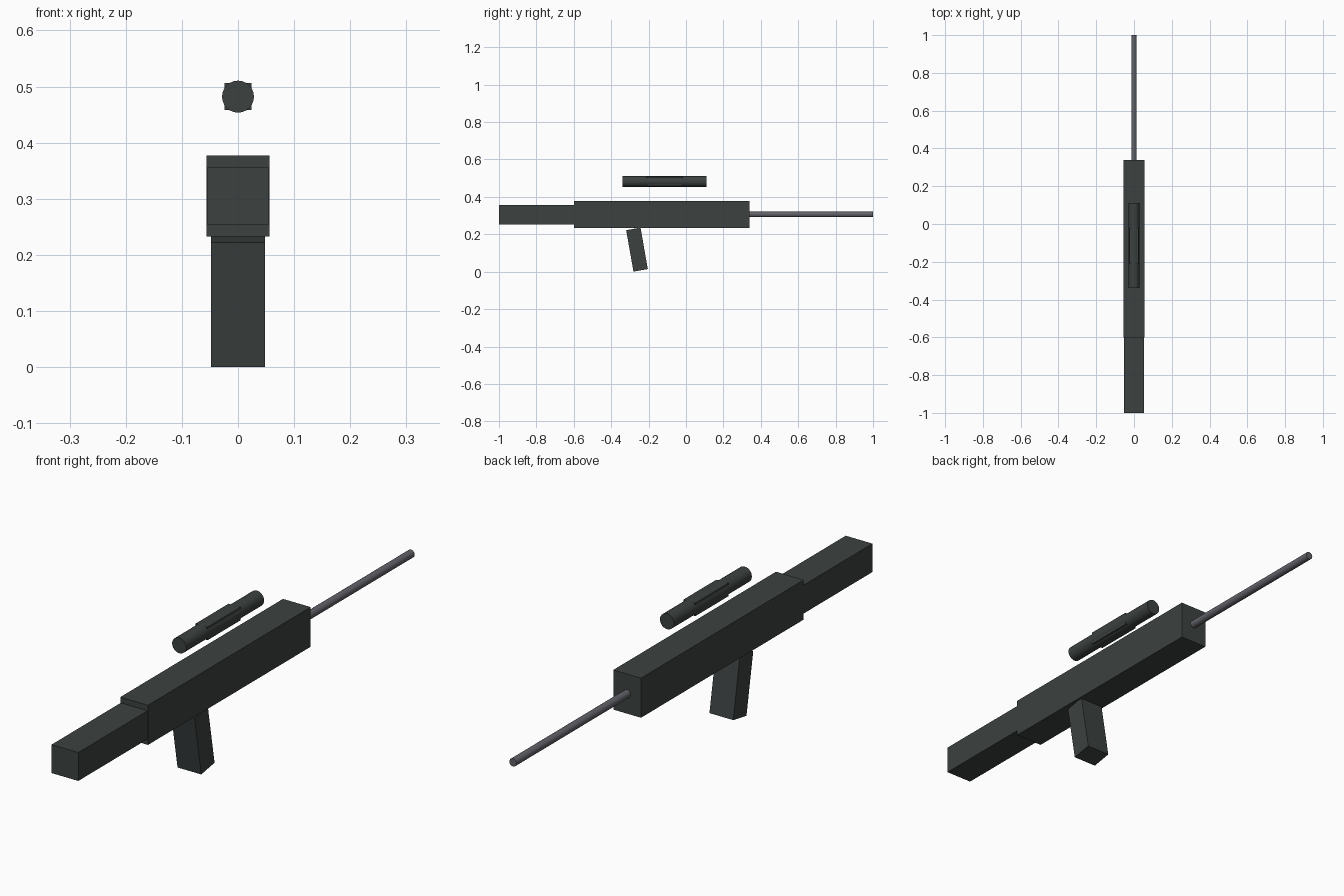
import bpy
import math

cube = bpy.data.objects.get("Cube")
if cube:
    bpy.data.objects.remove(cube, do_unlink=True)


def make_material(name, rgb):
    mat = bpy.data.materials.new(name)
    mat.use_nodes = True
    color = (*rgb, 1.0)
    mat.diffuse_color = color
    mat.node_tree.nodes["Principled BSDF"].inputs["Base Color"].default_value = color
    return mat


charcoal = make_material("charcoal", (0.045, 0.054, 0.052))
steel = make_material("steel grey", (0.12, 0.122, 0.14))


def finish(name, mat):
    obj = bpy.context.object
    obj.name = name
    obj.data.materials.append(mat)
    return obj


def box(name, center, size, mat, tilt=0.0):
    bpy.ops.mesh.primitive_cube_add(size=1, location=center)
    obj = finish(name, mat)
    obj.scale = size
    bpy.ops.object.transform_apply(location=False, rotation=False, scale=True)
    obj.rotation_euler.x = math.radians(tilt)
    return obj


def tube(name, y0, y1, z, radius, mat):
    """Solid cylinder running along y."""
    bpy.ops.mesh.primitive_cylinder_add(
        vertices=24, radius=radius, depth=y1 - y0,
        location=(0, (y0 + y1) / 2, z), rotation=(math.pi / 2, 0, 0))
    obj = finish(name, mat)
    bpy.ops.object.shade_smooth_by_angle(angle=math.radians(30))
    return obj


# Main body, stock and slanted grip
box("receiver", (0, -0.13, 0.305), (0.112, 0.94, 0.145), charcoal)
box("stock", (0, -0.795, 0.305), (0.108, 0.41, 0.104), charcoal)
box("grip", (0, -0.262, 0.118), (0.096, 0.078, 0.225), charcoal, tilt=10)

# Thin barrel
tube("barrel", 0.30, 1.0, 0.306, 0.0145, steel)

# Floating scope with a square middle housing
tube("scope_tube", -0.34, 0.11, 0.482, 0.0285, charcoal)
box("scope_housing", (0, -0.115, 0.482), (0.048, 0.19, 0.048), charcoal)
